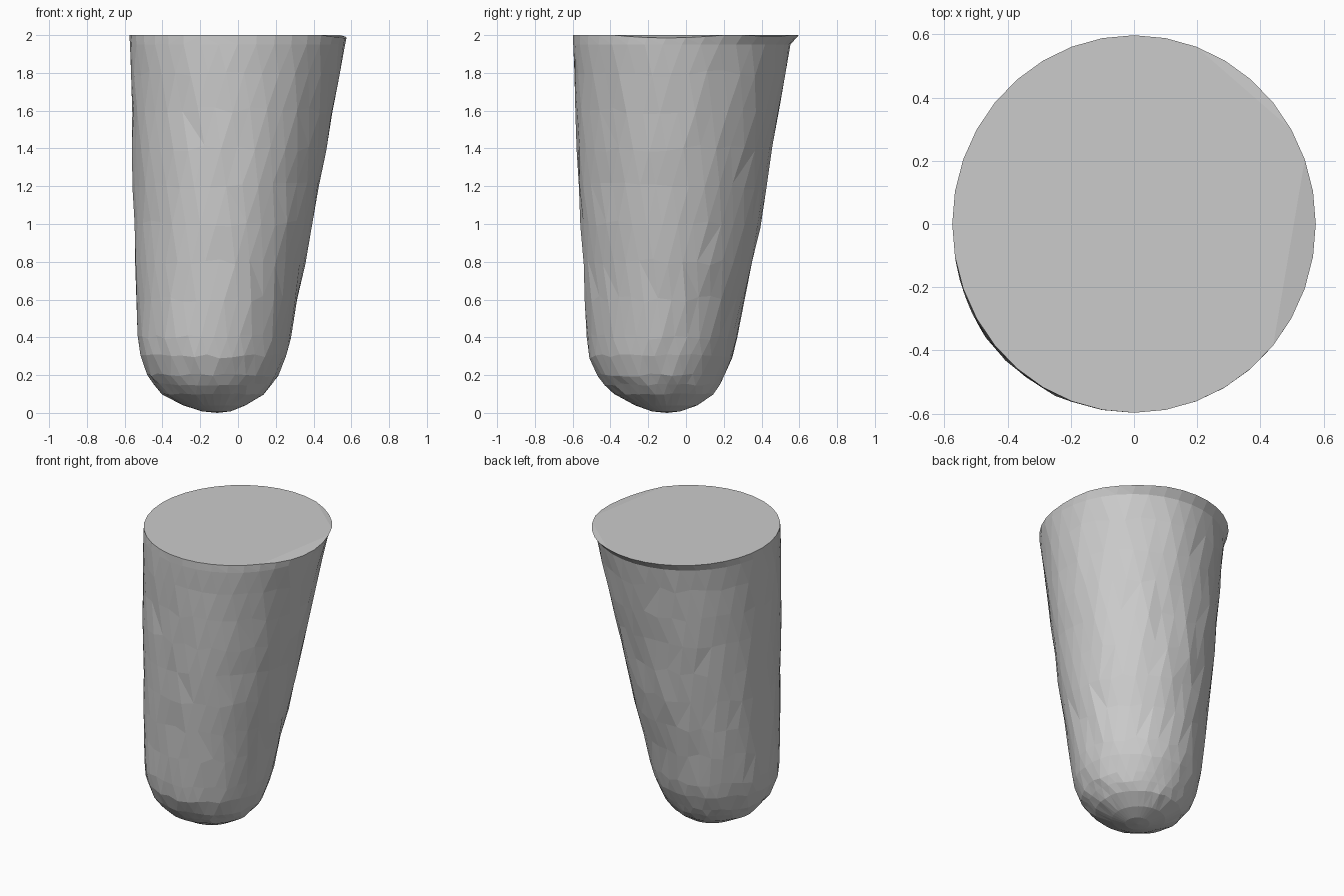
import bpy, bmesh, math, random

if "Cube" in bpy.data.objects:
    bpy.data.objects.remove(bpy.data.objects["Cube"])

random.seed(4)
N = 36

# Cross-sections: z, x min, x max, y min, y max
SECTIONS = [
    (0.008, -0.19, -0.04, -0.18, -0.03),
    (0.04, -0.29, 0.04, -0.27, 0.06),
    (0.10, -0.40, 0.135, -0.38, 0.145),
    (0.15, -0.445, 0.18, -0.43, 0.18),
    (0.20, -0.48, 0.215, -0.47, 0.205),
    (0.30, -0.518, 0.255, -0.512, 0.245),
    (0.40, -0.53, 0.277, -0.527, 0.27),
    (0.60, -0.537, 0.315, -0.537, 0.312),
    (0.80, -0.545, 0.357, -0.545, 0.353),
    (1.00, -0.55, 0.395, -0.56, 0.392),
    (1.20, -0.555, 0.43, -0.57, 0.425),
    (1.40, -0.56, 0.468, -0.578, 0.46),
    (1.60, -0.563, 0.503, -0.583, 0.493),
    (1.80, -0.567, 0.537, -0.592, 0.525),
    (1.95, -0.572, 0.567, -0.597, 0.553),
    (2.00, -0.575, 0.575, -0.597, 0.597),
]

bm = bmesh.new()


def add_ring(level, section):
    z, x0, x1, y0, y1 = section
    ring = []
    inner = 1 < level < len(SECTIONS) - 2
    for i in range(N):
        a = 2 * math.pi * (i + (0.5 * (level % 2) if inner else 0)) / N
        k = 1 + random.uniform(-0.008, 0.008) * inner
        x = (x0 + x1) / 2 + (x1 - x0) / 2 * math.cos(a) * k
        y = (y0 + y1) / 2 + (y1 - y0) / 2 * math.sin(a) * k
        ring.append(bm.verts.new((x, y, z + random.uniform(-0.02, 0.02) * inner * min(1, z * 2))))
    return ring


# Tapered, leaning body with a rounded base
rings = [add_ring(i, s) for i, s in enumerate(SECTIONS)]
for low, high in zip(rings, rings[1:]):
    for i in range(N):
        j = (i + 1) % N
        bm.faces.new((low[i], low[j], high[j], high[i]))
tip = bm.verts.new((-0.11, -0.10, 0))
for i in range(N):
    bm.faces.new((tip, rings[0][(i + 1) % N], rings[0][i]))
bmesh.ops.triangulate(bm, faces=bm.faces[:])

# Flat top, with two shallow sloping chips at the rim
rim = rings[-1]
dipped = set()
for start, end, depth in ((-4, 2, 0.015), (3, 7, 0.006)):
    for i in range(start + 1, end):
        t = (i - start) / (end - start)
        rim[i].co.z -= depth * math.sin(math.pi * t)
        dipped.add(i % N)
    bm.faces.new([rim[i] for i in range(start, end + 1)])
bm.faces.new([rim[i] for i in range(N) if i not in dipped])
bmesh.ops.recalc_face_normals(bm, faces=bm.faces[:])

mesh = bpy.data.meshes.new("tapered_stump")
bm.to_mesh(mesh)
bm.free()
bpy.context.collection.objects.link(bpy.data.objects.new("tapered_stump", mesh))
